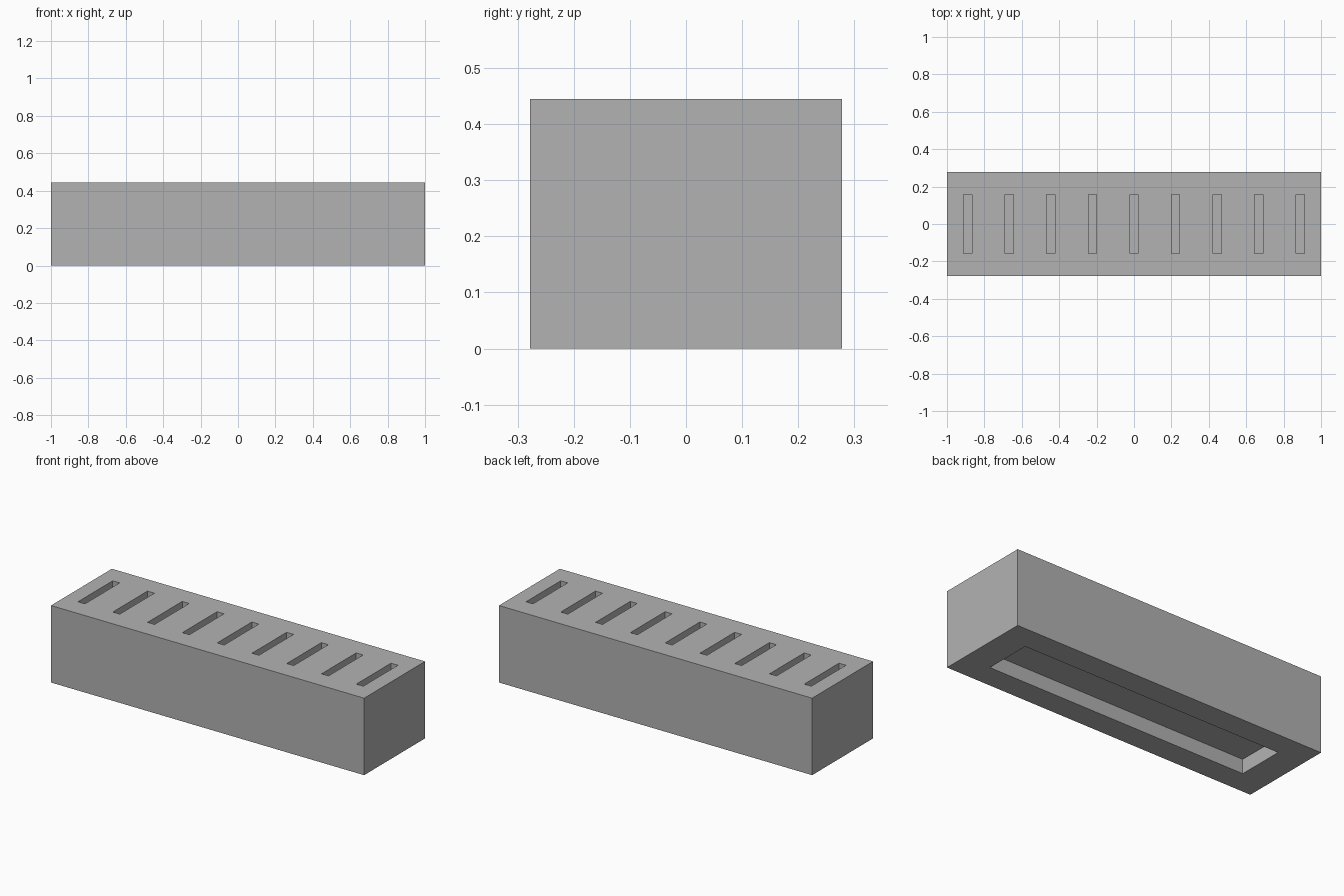
import bpy

default = bpy.data.objects.get("Cube")
if default:
    bpy.data.objects.remove(default, do_unlink=True)

U = 2 / 18                      # design unit
LENGTH, DEPTH, HEIGHT = 18 * U, 5 * U, 4 * U
SLOT_COUNT, SLOT_DEPTH, RECESS_DEPTH = 9, 0.75 * U, 0.75 * U

grey = bpy.data.materials.new("plain grey")
grey.use_nodes = True
colour = (0.448, 0.448, 0.448, 1)
grey.diffuse_color = colour
grey.node_tree.nodes["Principled BSDF"].inputs["Base Color"].default_value = colour


def box(name, size, centre):
    bpy.ops.mesh.primitive_cube_add(size=1, location=centre)
    obj = bpy.context.object
    obj.name = name
    obj.scale = size
    bpy.ops.object.transform_apply(location=True, rotation=False, scale=True)
    obj.data.materials.append(grey)
    return obj


def cut(target, cutter):
    cutter.hide_render = True
    mod = target.modifiers.new("cut", "BOOLEAN")
    mod.operation = "DIFFERENCE"
    mod.solver = "EXACT"
    mod.object = cutter
    bpy.context.view_layer.objects.active = target
    bpy.ops.object.modifier_apply(modifier=mod.name)
    bpy.data.objects.remove(cutter, do_unlink=True)


# Solid block
block = box("slotted_block", (LENGTH, DEPTH, HEIGHT), (0, 0, HEIGHT / 2))

# Row of narrow slots in the top
for i in range(SLOT_COUNT):
    x = (i - (SLOT_COUNT - 1) / 2) * 2 * U
    cut(block, box("slot_cutter", (0.4 * U, 0.316, 2 * SLOT_DEPTH), (x, 0, HEIGHT)))

# Long shallow recess in the underside
cut(block, box("recess_cutter", (15 * U, 2.5 * U, 2 * RECESS_DEPTH), (0, 0, 0)))
